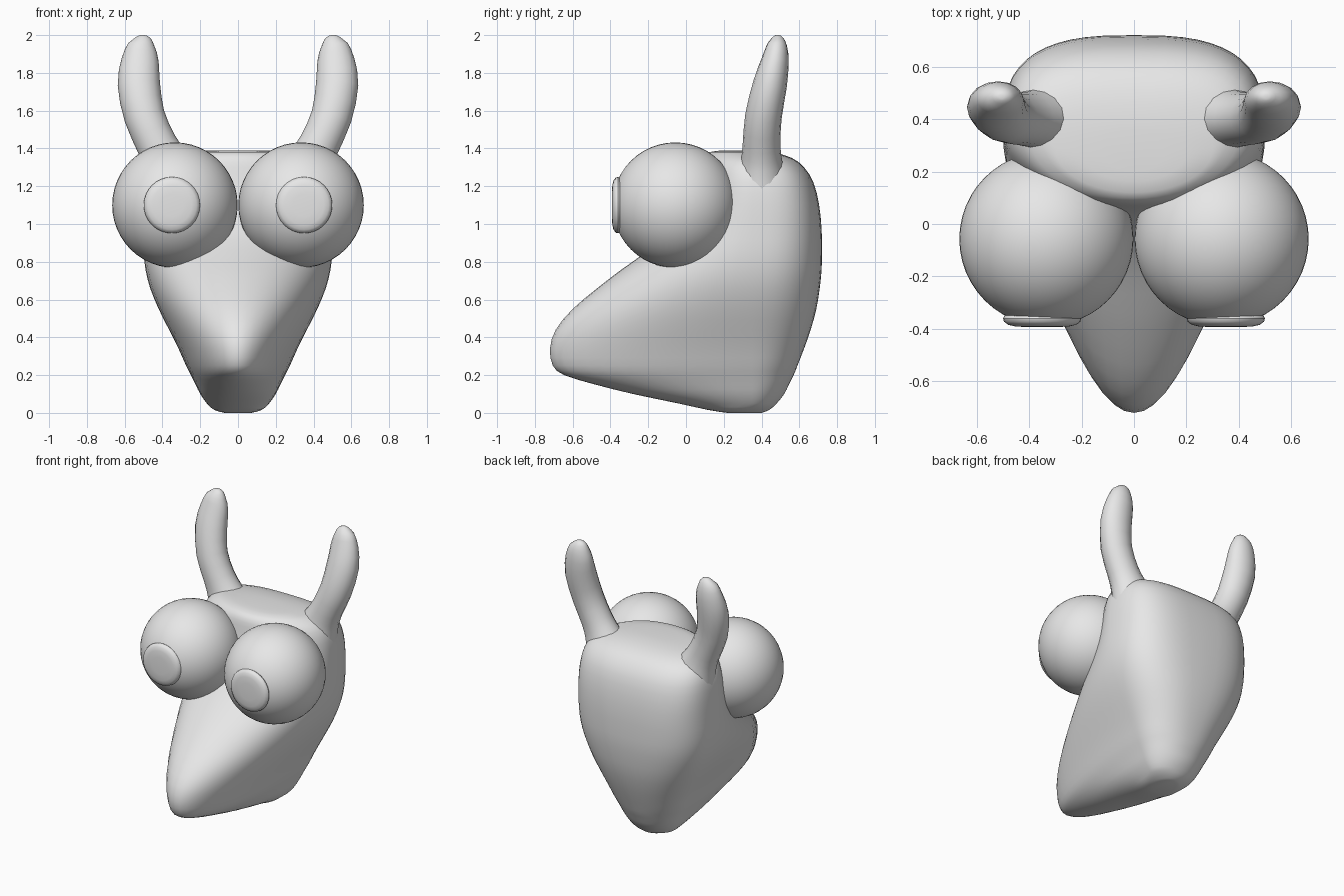
import bpy, bmesh, math
from mathutils import Vector, Matrix

if "Cube" in bpy.data.objects:
    bpy.data.objects.remove(bpy.data.objects["Cube"])

grey = bpy.data.materials.new("plain grey")
grey.diffuse_color = (0.8, 0.8, 0.8, 1)
grey.use_nodes = True
grey.node_tree.nodes["Principled BSDF"].inputs["Base Color"].default_value = grey.diffuse_color


def finish(name, bm, smooth_angle):
    bmesh.ops.recalc_face_normals(bm, faces=bm.faces[:])
    me = bpy.data.meshes.new(name)
    bm.to_mesh(me)
    bm.free()
    me.materials.append(grey)
    ob = bpy.data.objects.new(name, me)
    bpy.context.collection.objects.link(ob)
    if smooth_angle:
        bpy.ops.object.select_all(action='DESELECT')
        ob.select_set(True)
        bpy.context.view_layer.objects.active = ob
        bpy.ops.object.shade_smooth_by_angle(angle=math.radians(smooth_angle))
    return ob


def spline(keys, steps):
    """Catmull-Rom through rows of numbers."""
    out = []
    for i in range(len(keys) - 1):
        rows = [keys[max(i - 1, 0)], keys[i], keys[i + 1], keys[min(i + 2, len(keys) - 1)]]
        for s in range(steps):
            t = s / steps
            out.append([0.5 * (2 * b + (c - a) * t + (2 * a - 5 * b + 4 * c - d) * t * t
                               + (3 * b - a - 3 * c + d) * t ** 3) for a, b, c, d in zip(*rows)])
    return out + [list(keys[-1])]


def loft(bm, rings):
    loops = [[bm.verts.new(p) for p in ring] for ring in rings]
    n = len(loops[0])
    for a, b in zip(loops, loops[1:]):
        for i in range(n):
            j = (i + 1) % n
            bm.faces.new((a[i], a[j], b[j], b[i]))
    bm.faces.new(loops[0])
    bm.faces.new(loops[-1])


def spow(v, p):
    return math.copysign(abs(v) ** p, v)


# Head with snout: height, front y, back y, half width, back squareness
HEAD = [
    (0.000, 0.22, 0.40, 0.07, 2.0), (0.015, 0.12, 0.44, 0.125, 2.0),
    (0.05, -0.04, 0.48, 0.165, 2.0), (0.10, -0.28, 0.52, 0.20, 2.0),
    (0.15, -0.48, 0.545, 0.225, 2.1), (0.20, -0.645, 0.57, 0.25, 2.1),
    (0.25, -0.705, 0.59, 0.275, 2.2), (0.34, -0.72, 0.625, 0.315, 2.3),
    (0.44, -0.69, 0.66, 0.365, 2.4), (0.55, -0.60, 0.69, 0.42, 2.5),
    (0.66, -0.47, 0.708, 0.465, 2.6), (0.76, -0.34, 0.718, 0.49, 2.7),
    (0.86, -0.20, 0.72, 0.50, 2.8), (0.97, -0.07, 0.718, 0.50, 2.9),
    (1.10, 0.02, 0.705, 0.497, 3.0), (1.22, 0.055, 0.675, 0.485, 3.0),
    (1.30, 0.07, 0.625, 0.455, 3.0), (1.35, 0.085, 0.56, 0.40, 2.8),
    (1.38, 0.12, 0.46, 0.30, 2.6), (1.39, 0.20, 0.36, 0.12, 2.2),
]
SIDES = 52
rings = []
for z, yf, yb, w, n in spline(HEAD, 2):
    yc = yf + (yb - yf) * 0.5 if yb - yf < 0.4 else min(0.35, yb - 0.12)
    ring = []
    for k in range(SIDES):
        a = 2 * math.pi * k / SIDES
        c, s = math.cos(a), math.sin(a)
        if s > 0:    # squarer back half
            ring.append((w * spow(c, 2 / n), yc + (yb - yc) * spow(s, 2 / n), z))
        else:        # elliptical front half running into the snout
            ring.append((w * c, yc + (yc - yf) * s, z))
    rings.append(ring)
bm = bmesh.new()
loft(bm, rings)
finish("head", bm, 30)

# Horns: centre x, y, z, radius across x, radius across y
HORN = [
    (0.345, 0.40, 1.24, 0.155, 0.135), (0.385, 0.40, 1.33, 0.125, 0.11),
    (0.43, 0.40, 1.42, 0.108, 0.10), (0.495, 0.41, 1.57, 0.108, 0.097),
    (0.525, 0.445, 1.74, 0.112, 0.09), (0.518, 0.473, 1.87, 0.098, 0.072),
    (0.512, 0.482, 1.95, 0.07, 0.052), (0.505, 0.485, 1.99, 0.035, 0.026),
    (0.505, 0.485, 2.00, 0.01, 0.008),
]
for side, label in ((-1, "left"), (1, "right")):
    path = spline(HORN, 2)
    rings = []
    for i, (x, y, z, rx, ry) in enumerate(path):
        p, q = Vector(path[max(i - 1, 0)][:3]), Vector(path[min(i + 1, len(path) - 1)][:3])
        d = (q - p).normalized()
        u = Vector((0, 1, 0)).cross(d).normalized()
        v = d.cross(u)
        if i > len(path) - 5:      # level rings at the tip
            u, v = Vector((1, 0, 0)), Vector((0, 1, 0))
        ring = []
        for k in range(16):
            a = 2 * math.pi * k / 16
            pt = Vector((x, y, z)) + u * rx * math.cos(a) + v * ry * math.sin(a)
            ring.append((side * pt.x, pt.y, pt.z))
        rings.append(ring)
    bm = bmesh.new()
    loft(bm, rings)
    finish(label + "_horn", bm, 30)

    # Eyeball
    bm = bmesh.new()
    bmesh.ops.create_uvsphere(bm, u_segments=48, v_segments=24, radius=0.332,
                              matrix=Matrix.Translation((side * 0.334, -0.057, 1.10))
                              @ Matrix.Rotation(math.pi / 2, 4, 'X'))
    finish(label + "_eye", bm, 40)

    # Pupil: rounded disc on the front of the eye
    rings = []
    for y, r in ((-0.345, 0.135), (-0.350, 0.144), (-0.360, 0.149), (-0.372, 0.146),
                 (-0.384, 0.130), (-0.390, 0.105), (-0.393, 0.06)):
        rings.append([(side * 0.35 + r * math.cos(2 * math.pi * k / 32), y,
                       1.10 + r * math.sin(2 * math.pi * k / 32)) for k in range(32)])
    bm = bmesh.new()
    loft(bm, rings)
    finish(label + "_pupil", bm, 40)
